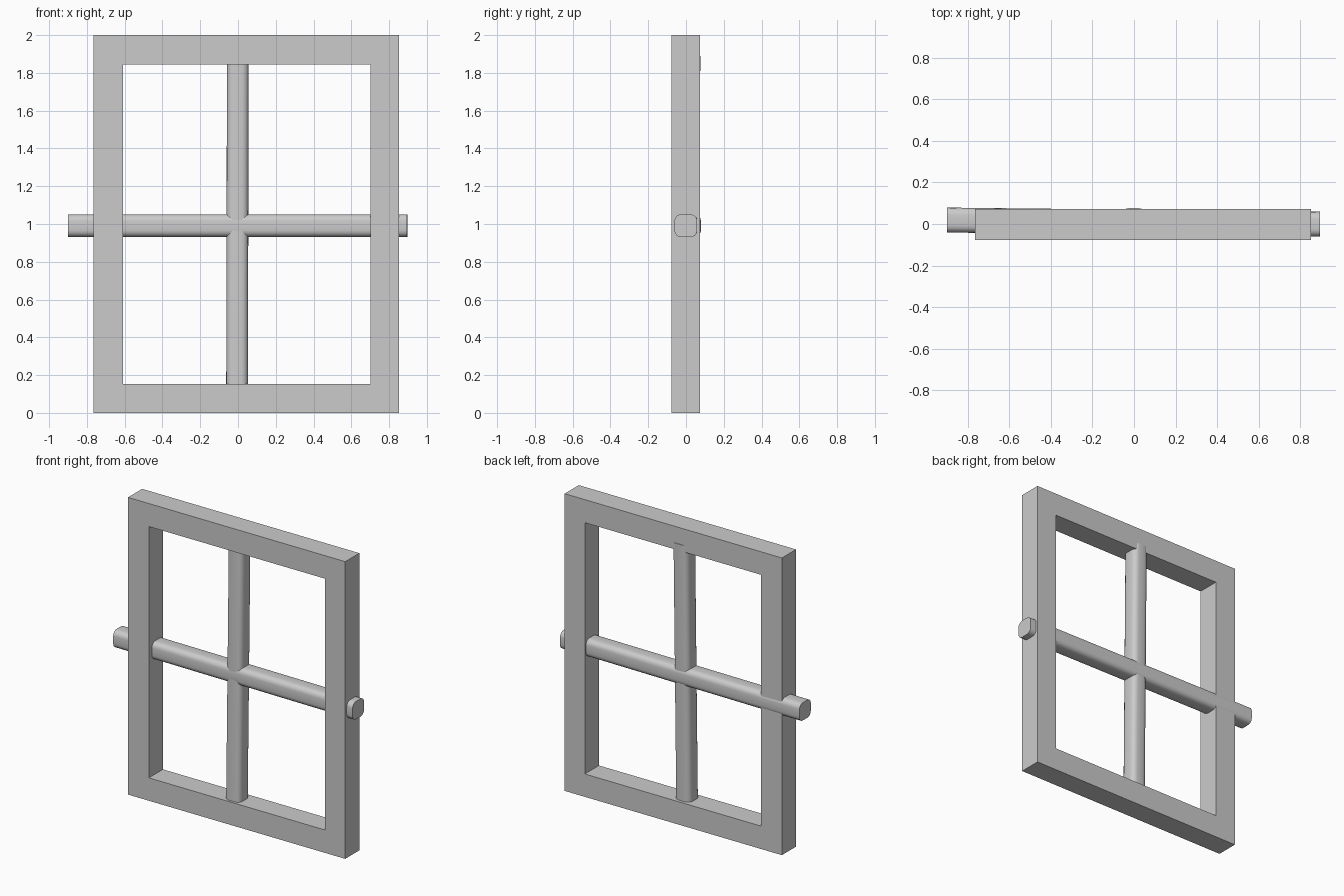
import bpy, bmesh
from math import pi, cos, sin
from mathutils import Vector

if "Cube" in bpy.data.objects:
    bpy.data.objects.remove(bpy.data.objects["Cube"])


def make_object(name, bm):
    bmesh.ops.recalc_face_normals(bm, faces=bm.faces)
    mesh = bpy.data.meshes.new(name)
    bm.to_mesh(mesh)
    bm.free()
    ob = bpy.data.objects.new(name, mesh)
    bpy.context.collection.objects.link(ob)
    return ob


def rect(x0, x1, z0, z1):
    return [(x0, z0), (x1, z0), (x1, z1), (x0, z1)]


def window_frame(name, outer, inner, y0, y1):
    """Rectangular ring with square edges."""
    bm = bmesh.new()
    rings = [[bm.verts.new((x, y, z)) for x, z in loop]
             for loop, y in ((outer, y0), (outer, y1), (inner, y1), (inner, y0))]
    for k in range(4):
        a, b = rings[k], rings[(k + 1) % 4]
        for i in range(4):
            j = (i + 1) % 4
            bm.faces.new((a[i], a[j], b[j], b[i]))
    return make_object(name, bm)


def rounded_bar(name, start, end, side, size=0.12, radius=0.035, steps=4):
    """Bar with a rounded square section between two points."""
    start, end, side = Vector(start), Vector(end), Vector(side)
    depth = (end - start).cross(side).normalized()
    flat = size / 2 - radius
    section = []
    for q, (sx, sy) in enumerate(((1, 1), (-1, 1), (-1, -1), (1, -1))):
        for s in range(steps + 1):
            a = (q + s / steps) * pi / 2
            section.append((sx * flat + radius * cos(a), sy * flat + radius * sin(a)))
    bm = bmesh.new()
    ends = [[bm.verts.new(p + side * u + depth * v) for u, v in section]
            for p in (start, end)]
    n = len(section)
    for i in range(n):
        j = (i + 1) % n
        bm.faces.new((ends[0][i], ends[0][j], ends[1][j], ends[1][i]))
    for ring in ends:
        bm.faces.new(ring)
    ob = make_object(name, bm)
    bpy.ops.object.select_all(action='DESELECT')
    ob.select_set(True)
    bpy.context.view_layer.objects.active = ob
    bpy.ops.object.shade_smooth_by_angle(angle=pi / 6)
    return ob


# Outer frame
window_frame("frame", rect(-0.765, 0.852, 0, 2),
             rect(-0.61, 0.702, 0.154, 1.845), -0.077, 0.073)

# Cross bars, each leaning slightly towards the back at one end
rounded_bar("horizontal_bar", (-0.9, 0.019, 0.991), (0.896, -0.001, 0.991), (0, 0, 1))
rounded_bar("vertical_bar", (-0.005, -0.005, 0.09), (-0.001, 0.019, 1.89), (1, 0, 0), size=0.115)
